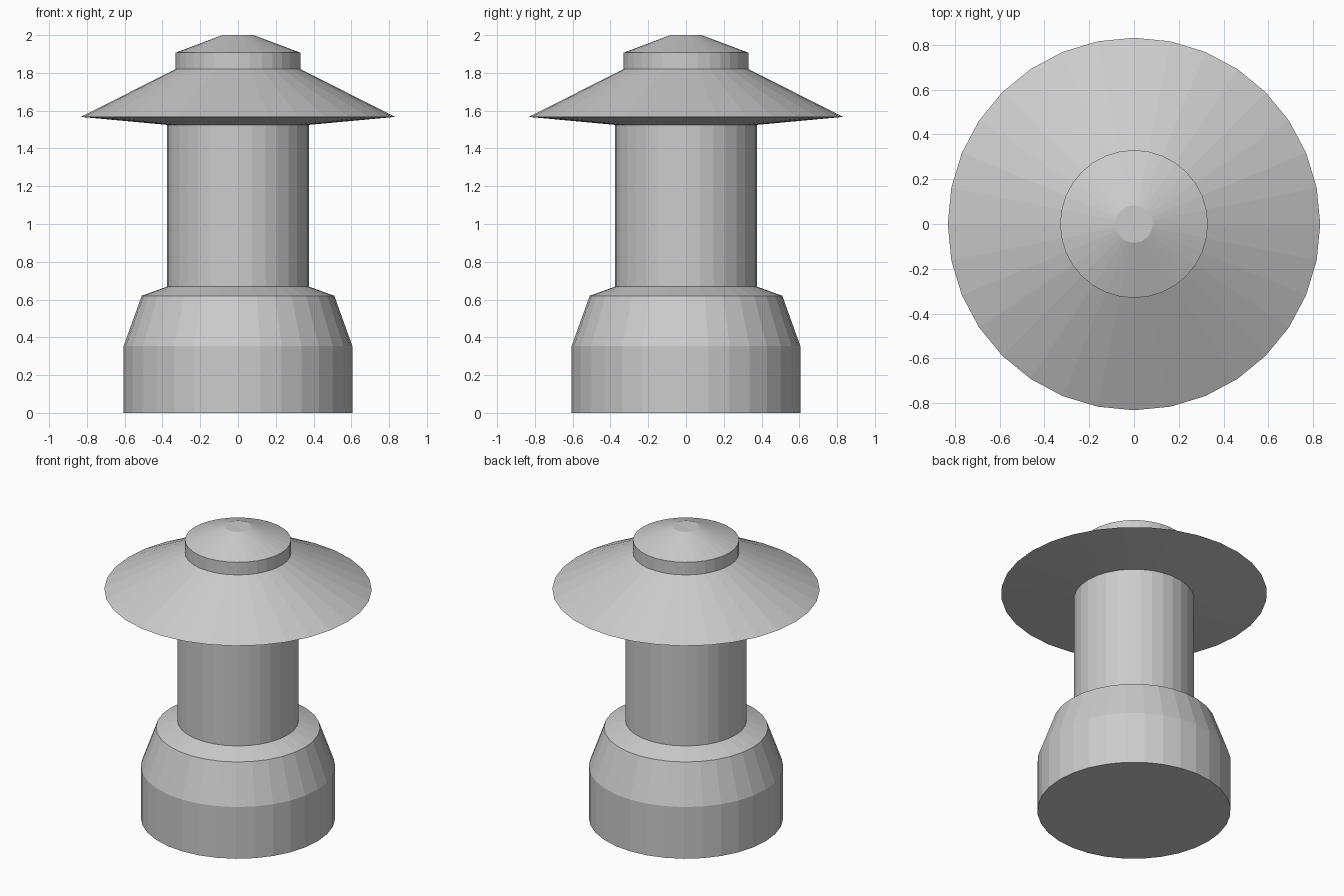
import bpy
import bmesh
from math import cos, sin, tau

SIDES = 32

cube = bpy.data.objects.get("Cube")
if cube:
    bpy.data.objects.remove(cube, do_unlink=True)

grey = bpy.data.materials.new("plain grey")
grey.use_nodes = True
colour = (0.6, 0.6, 0.6, 1)
grey.diffuse_color = colour
grey.node_tree.nodes["Principled BSDF"].inputs["Base Color"].default_value = colour


def turned(name, profile):
    """Closed flat-faced solid turned about z from (radius, height) points."""
    bm = bmesh.new()
    rings = [[bm.verts.new((r * cos(tau * i / SIDES), r * sin(tau * i / SIDES), z))
              for i in range(SIDES)] for r, z in profile]
    for low, high in zip(rings, rings[1:]):
        for i in range(SIDES):
            j = (i + 1) % SIDES
            bm.faces.new((low[i], low[j], high[j], high[i]))
    bm.faces.new(rings[0][::-1])
    bm.faces.new(rings[-1])
    mesh = bpy.data.meshes.new(name)
    bm.to_mesh(mesh)
    bm.free()
    mesh.materials.append(grey)
    obj = bpy.data.objects.new(name, mesh)
    bpy.context.collection.objects.link(obj)
    return obj


# Wide foot with a tapered shoulder
turned("base", [(0.605, 0), (0.605, 0.355), (0.51, 0.62), (0.377, 0.668)])

# Straight column
turned("column", [(0.377, 0.668), (0.377, 1.525)])

# Broad conical brim with a slightly dished underside
turned("brim", [(0.377, 1.525), (0.832, 1.567), (0.33, 1.82)])

# Short collar and blunt cone on top
turned("cap", [(0.33, 1.82), (0.33, 1.907), (0.083, 2.0)])
